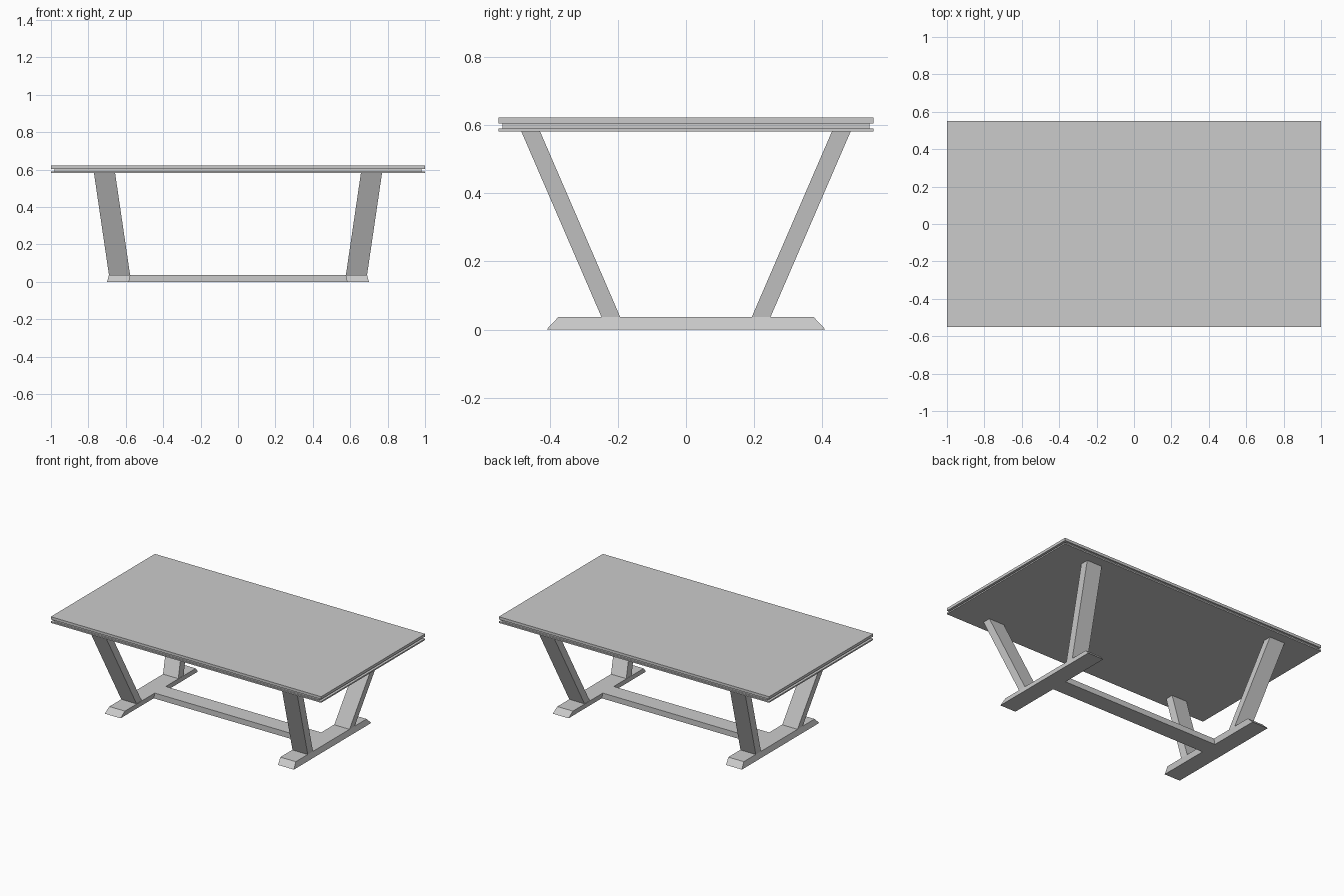
import bpy
import bmesh

if "Cube" in bpy.data.objects:
    bpy.data.objects.remove(bpy.data.objects["Cube"])


def block(name, z0, z1, low, high):
    """Six-sided block between a low and a high rectangle (x0, x1, y0, y1)."""
    bm = bmesh.new()
    rings = []
    for z, (x0, x1, y0, y1) in ((z0, low), (z1, high)):
        x0, x1 = sorted((x0, x1))
        y0, y1 = sorted((y0, y1))
        rings.append([bm.verts.new((x, y, z))
                      for x, y in ((x0, y0), (x1, y0), (x1, y1), (x0, y1))])
    a, b = rings
    bm.faces.new(a[::-1])
    bm.faces.new(b)
    for i in range(4):
        j = (i + 1) % 4
        bm.faces.new((a[i], a[j], b[j], b[i]))
    mesh = bpy.data.meshes.new(name)
    bm.to_mesh(mesh)
    bm.free()
    obj = bpy.data.objects.new(name, mesh)
    bpy.context.collection.objects.link(obj)
    return obj


FOOT_TOP = 0.037
TOP_BASE = 0.581

# Layered tabletop with a recessed middle band
for name, z0, z1, hx, hy in (("tabletop_lower_board", TOP_BASE, 0.59, 1.0, 0.55),
                             ("tabletop_recess", 0.59, 0.604, 0.98, 0.538),
                             ("tabletop_upper_board", 0.604, 0.622, 1.0, 0.55)):
    rect = (-hx, hx, -hy, hy)
    block(name, z0, z1, rect, rect)

for sx, side in ((-1, "left"), (1, "right")):
    # Foot beam with bevelled ends
    block(f"{side}_foot", 0, FOOT_TOP,
          (sx * 0.583, sx * 0.70, -0.409, 0.409),
          (sx * 0.575, sx * 0.69, -0.374, 0.374))
    # Legs splayed outward in both directions
    for sy, end in ((-1, "front"), (1, "back")):
        block(f"{end}_{side}_leg", FOOT_TOP, TOP_BASE,
              (sx * 0.577, sx * 0.69, sy * 0.193, sy * 0.248),
              (sx * 0.657, sx * 0.77, sy * 0.428, sy * 0.483))

# Stretcher joining the feet
block("stretcher", 0, FOOT_TOP,
      (-0.583, 0.583, -0.058, 0.058), (-0.575, 0.575, -0.058, 0.058))
